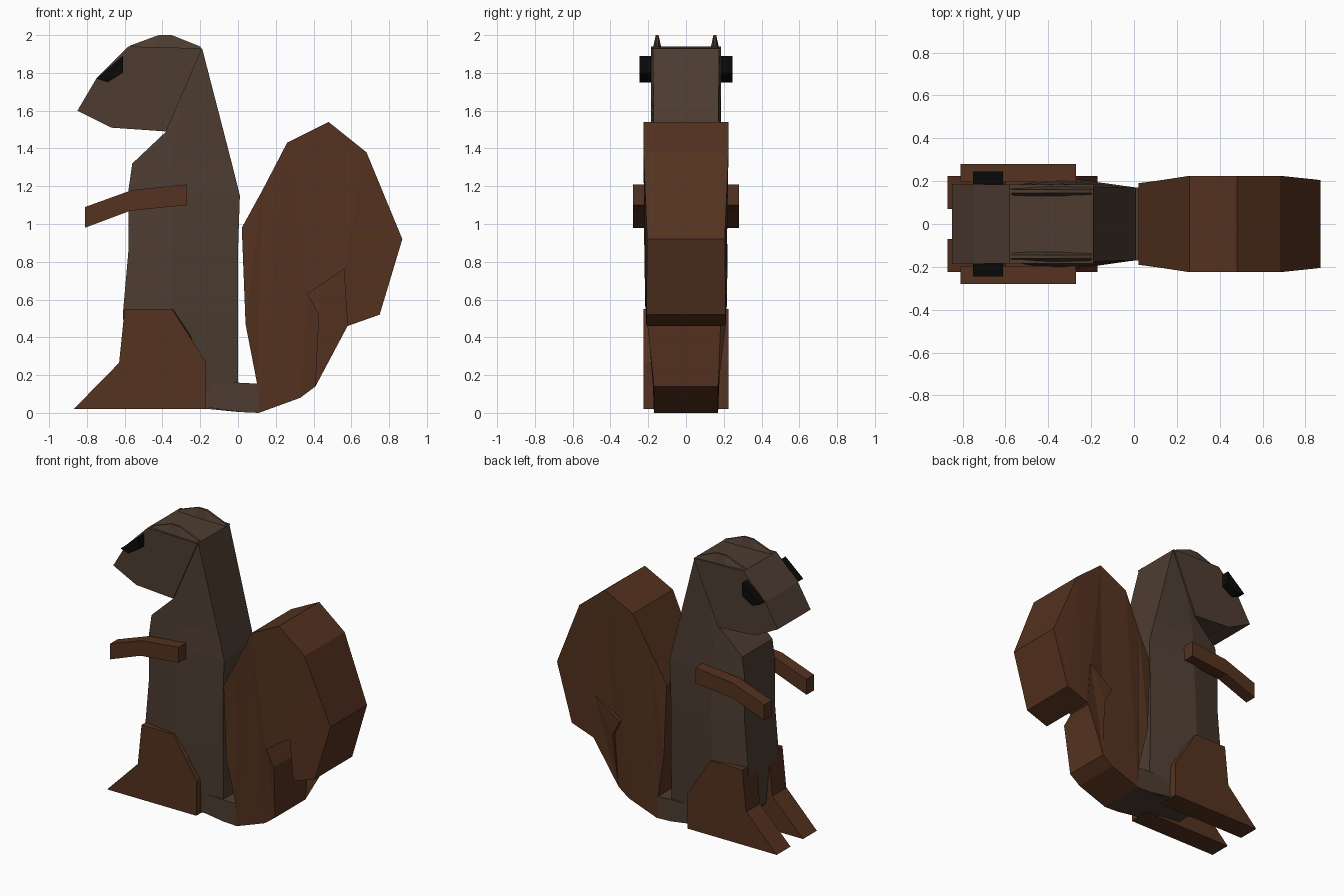
import bpy, bmesh

if "Cube" in bpy.data.objects:
    bpy.data.objects.remove(bpy.data.objects["Cube"])


def material(name, rgb):
    m = bpy.data.materials.new(name)
    m.diffuse_color = (*rgb, 1)
    m.use_nodes = True
    m.node_tree.nodes["Principled BSDF"].inputs["Base Color"].default_value = m.diffuse_color
    return m


FUR = material("body_brown", (0.075, 0.046, 0.031))
RUST = material("rust_brown", (0.09, 0.032, 0.014))
BLACK = material("eye_black", (0.003, 0.003, 0.003))


def loft(name, rings, mat, mirror=False):
    """Skin equal-length rings of points and cap both ends."""
    bm = bmesh.new()
    rows = [[bm.verts.new(p) for p in r] for r in rings]
    n = len(rows[0])
    for a, b in zip(rows, rows[1:]):
        for i in range(n):
            j = (i + 1) % n
            bm.faces.new((a[i], a[j], b[j], b[i]))
    caps = [bm.faces.new(rows[0]), bm.faces.new(rows[-1])]
    bmesh.ops.triangulate(bm, faces=caps)
    bmesh.ops.recalc_face_normals(bm, faces=bm.faces)
    me = bpy.data.meshes.new(name)
    bm.to_mesh(me)
    bm.free()
    me.materials.append(mat)
    ob = bpy.data.objects.new(name, me)
    bpy.context.collection.objects.link(ob)
    if mirror:
        mod = ob.modifiers.new("mirror", 'MIRROR')
        mod.use_axis = (False, True, False)
    return ob


def side(profile, y):
    return [(x, y, z) for x, z in profile]


# Body: six-sided sections, (front x, front z, back x, back z, end half width, middle half width)
sections = [
    (-0.38, 1.49, -0.19, 1.93, 0.175, 0.175),
    (-0.56, 1.32, -0.035, 1.33, 0.17, 0.19),
    (-0.58, 1.18, 0.01, 1.15, 0.17, 0.205),
    (-0.58, 0.86, 0.00, 0.86, 0.17, 0.22),
    (-0.61, 0.52, 0.00, 0.50, 0.17, 0.215),
    (-0.58, 0.20, 0.00, 0.16, 0.16, 0.19),
    (-0.45, 0.05, 0.00, 0.005, 0.15, 0.17),
]
rings = []
for fx, fz, bx, bz, w, m in sections:
    mx, mz = fx + (bx - fx) * 0.4, fz + (bz - fz) * 0.4
    rings.append([(fx, -w, fz), (mx, -m, mz), (bx, -w, bz),
                  (bx, w, bz), (mx, m, mz), (fx, w, fz)])
loft("body", rings, FUR)

# Short bridge from body to tail
bridge = [(-0.17, 0.03), (0, 0.005), (0.11, 0), (0.10, 0.155), (0, 0.16), (-0.17, 0.16)]
loft("tail_root", [side(bridge, -0.17), side(bridge, 0.17)], FUR)

# Head and ears
head = [(-0.19, 1.93), (-0.58, 1.94), (-0.75, 1.77), (-0.85, 1.6), (-0.67, 1.51), (-0.38, 1.49)]
loft("head", [side(head, -0.185), side(head, 0.185)], FUR)
ear_base = [(-0.58, 1.93), (-0.44, 1.93), (-0.33, 1.93), (-0.19, 1.92)]
ear_top = [(-0.57, 1.945), (-0.42, 2.0), (-0.35, 2.0), (-0.20, 1.94)]
loft("ears", [side(ear_base, 0.13), side(ear_top, 0.145),
              side(ear_top, 0.16), side(ear_base, 0.175)], FUR, True)

# Eyes
eye = [(-0.75, 1.77), (-0.61, 1.89), (-0.61, 1.80), (-0.69, 1.75)]
loft("eyes", [side(eye, 0.17), side(eye, 0.245)], BLACK, True)

# Arms
arm = [(-0.81, 0.98), (-0.57, 1.07), (-0.27, 1.10), (-0.27, 1.21), (-0.56, 1.18), (-0.81, 1.09)]
loft("arms", [side(arm, 0.195), side(arm, 0.28)], RUST, True)

# Hind legs with long feet, outer edge cut back at the hip
foot = [(-0.87, 0.02), (-0.17, 0.02), (-0.17, 0.27)]
shin = [(-0.60, 0.55), (-0.63, 0.26)]
inner = foot + [(-0.21, 0.41), (-0.30, 0.55)] + shin
outer = foot + [(-0.26, 0.41), (-0.35, 0.55)] + shin
loft("hind_legs", [side(inner, 0.07), side(outer, 0.225)], RUST, True)

# Tail: curled outline with half width at each point
tail = [(0.11, 0, .17), (0.33, 0.08, .17), (0.41, 0.14, .17), (0.43, 0.52, .21),
        (0.37, 0.63, .215), (0.56, 0.76, .22), (0.58, 0.46, .21), (0.75, 0.52, .21),
        (0.87, 0.92, .205), (0.68, 1.38, .225), (0.48, 1.54, .225), (0.26, 1.43, .225),
        (0.13, 1.18, .205), (0.02, 0.98, .19), (0.04, 0.47, .19), (0.10, 0.16, .17)]
loft("tail", [[(x, s * w, z) for x, z, w in tail] for s in (-1, 1)], RUST)
